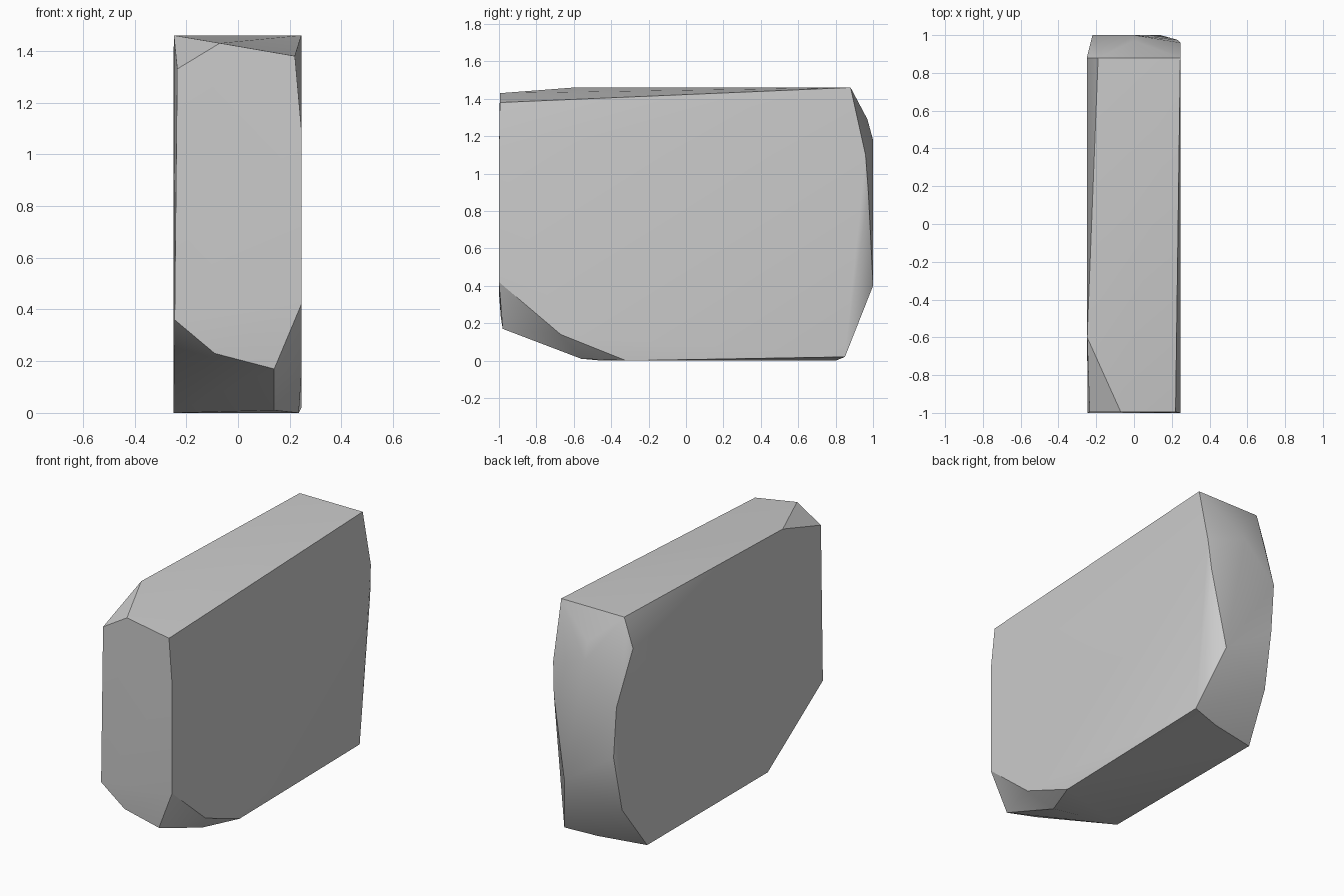
import bpy
import bmesh
import math

default_cube = bpy.data.objects.get("Cube")
if default_cube:
    bpy.data.objects.remove(default_cube, do_unlink=True)


def make_material(name, color):
    material = bpy.data.materials.new(name)
    material.use_nodes = True
    material.diffuse_color = color
    shader = material.node_tree.nodes["Principled BSDF"]
    shader.inputs["Base Color"].default_value = color
    return material


def make_hull(name, corners, material, sharp_angle):
    """Wrap a tight convex skin around the corner points of a stone."""
    mesh = bpy.data.meshes.new(name)
    bm = bmesh.new()
    for corner in corners:
        bm.verts.new(corner)
    hull = bmesh.ops.convex_hull(bm, input=bm.verts[:])
    loose = {v for v in hull["geom_interior"] + hull["geom_unused"]
             if isinstance(v, bmesh.types.BMVert)}
    bmesh.ops.delete(bm, geom=list(loose), context="VERTS")
    # Merge triangles that lie in the same plane
    bmesh.ops.dissolve_limit(bm, angle_limit=math.radians(1),
                             verts=bm.verts[:], edges=bm.edges[:])
    bmesh.ops.recalc_face_normals(bm, faces=bm.faces[:])
    bm.to_mesh(mesh)
    bm.free()
    mesh.materials.append(material)
    stone = bpy.data.objects.new(name, mesh)
    bpy.context.collection.objects.link(stone)
    # Soft facets, crisp outer edges
    bpy.ops.object.select_all(action="DESELECT")
    stone.select_set(True)
    bpy.context.view_layer.objects.active = stone
    bpy.ops.object.shade_smooth_by_angle(angle=sharp_angle)
    return stone


# Outline of the flat front end
front_end = [
    (.22, -.995, 1.38), (-.07, -.995, 1.43), (-.235, -.995, 1.33),
    (-.245, -1, .36), (-.09, -.99, .23), (.14, -.98, .17),
    (.245, -1, .42), (.245, -1, 1.1),
]

# Top corners, with a chipped corner at the front
top_side = [(.245, .88, 1.46), (-.19, .88, 1.46), (-.248, -.6, 1.46)]

# Bottom rim and the chamfer under the front end
bottom_side = [
    (.245, -.67, .14), (.235, -.32, 0), (.14, -.56, .01),
    (-.25, -.45, 0), (-.25, .74, 0), (.05, .8, 0), (.245, .85, .02),
]

# Worn, rounded back end
back_end = [
    (.245, .96, 1.1), (.23, .975, .9), (.14, 1, .4), (.15, .93, 1.3),
    (0, .97, 1.29), (0, 1, 1.18), (-.25, .88, 1.28), (-.22, 1, .95),
    (-.2, 1, .63), (-.21, .93, .28),
]

stone_grey = make_material("stone grey", (.6, .6, .6, 1))
make_hull("stone_slab", front_end + top_side + bottom_side + back_end,
          stone_grey, math.radians(30))
